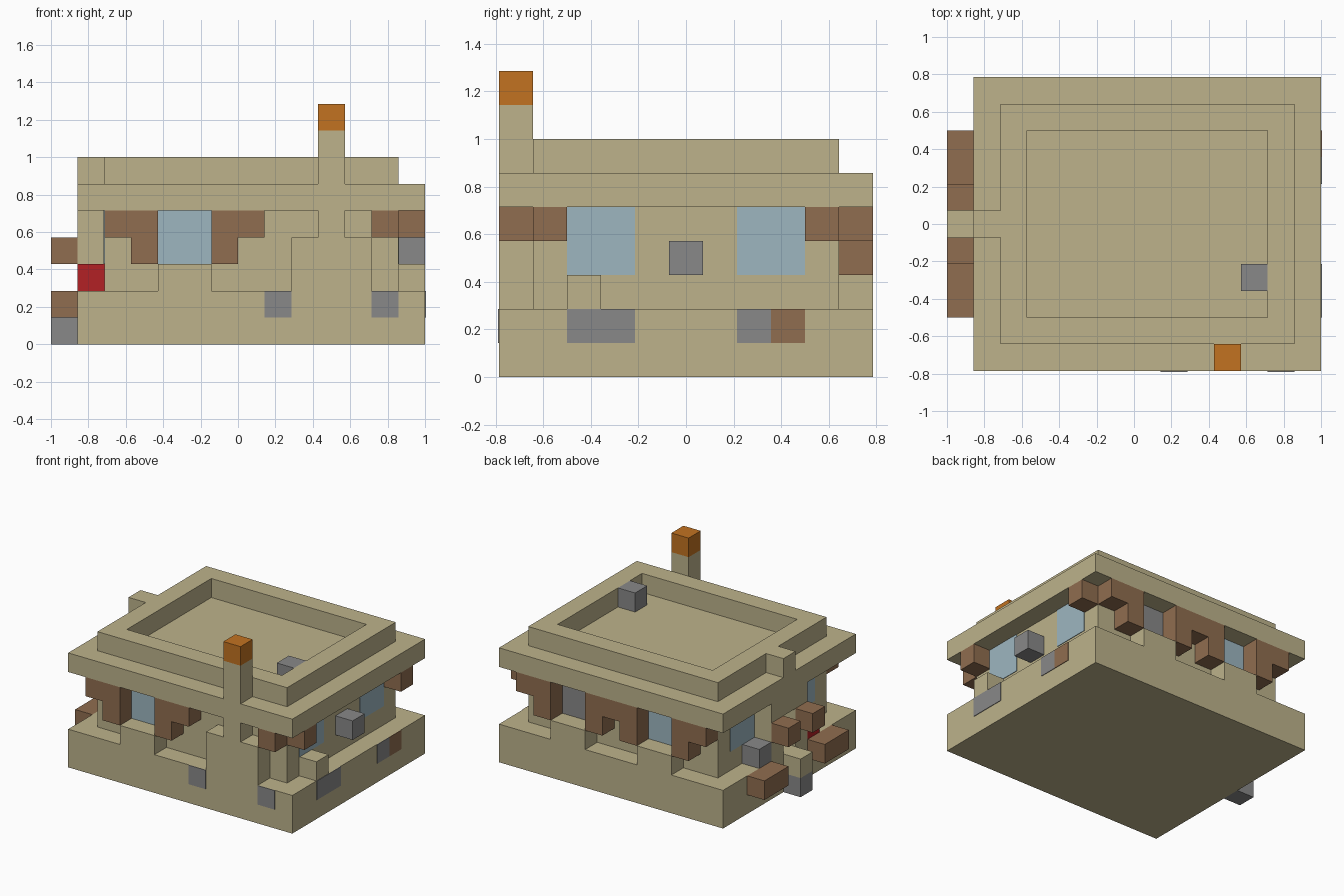
import bpy
import bmesh
from mathutils import Matrix, Vector

cube = bpy.data.objects.get("Cube")
if cube:
    bpy.data.objects.remove(cube)

U = 1 / 7                              # block size
ORIGIN = Vector((-1, -5.5 * U, 0))
T = 0.03                               # plate thickness in blocks


def material(name, rgb):
    m = bpy.data.materials.new(name)
    m.use_nodes = True
    m.diffuse_color = (*rgb, 1)
    bsdf = next(n for n in m.node_tree.nodes if n.type == 'BSDF_PRINCIPLED')
    bsdf.inputs["Base Color"].default_value = (*rgb, 1)
    return m


sand = material("sandstone", (0.51, 0.45, 0.26))
wood = material("brown wood", (0.28, 0.155, 0.08))
stone = material("grey stone", (0.25, 0.25, 0.25))
glass = material("pale blue glass", (0.34, 0.47, 0.53))
flame = material("orange", (0.54, 0.17, 0.015))
red = material("red", (0.45, 0.015, 0.018))


def blocks(name, mat, *boxes):
    """One object from boxes given as block-grid corner and size."""
    bm = bmesh.new()
    for x, y, z, w, d, h in boxes:
        centre = ORIGIN + Vector((x + w / 2, y + d / 2, z + h / 2)) * U
        bmesh.ops.create_cube(bm, size=U, matrix=Matrix.Translation(centre)
                              @ Matrix.Diagonal((w, d, h, 1)))
    mesh = bpy.data.meshes.new(name)
    bm.to_mesh(mesh)
    bm.free()
    mesh.materials.append(mat)
    obj = bpy.data.objects.new(name, mesh)
    bpy.context.collection.objects.link(obj)


# Main masses
blocks("base", sand, (1, 0, 0, 13, 11, 2))
blocks("walls", sand, (2, 1, 2, 11, 9, 3))
blocks("roof_slab", sand, (1, 0, 5, 13, 11, 1))
blocks("parapet", sand, (2, 1, 6, 11, 1, 1), (2, 9, 6, 11, 1, 1),
       (2, 2, 6, 1, 7, 1), (12, 2, 6, 1, 7, 1), (1, 5, 6, 1, 1, 1))
blocks("roof_block", stone, (11, 3, 6, 1, 1, 1))

# Chimney rising from a stepped buttress
blocks("chimney_buttress", sand, (9, 0, 2, 3, 1, 2), (10, 0, 4, 1, 1, 1))
blocks("chimney", sand, (10, 0, 6, 1, 1, 2))
blocks("chimney_top", flame, (10, 0, 8, 1, 1, 1))

# Window sills
blocks("front_sill", sand, (4, 0, 2, 2, 1, 1))
blocks("back_sills", sand, (4, 10, 2, 2, 1, 1), (9, 10, 2, 2, 1, 1))

# Wooden window frames under the eaves
blocks("front_frames", wood, (2, 0, 4, 2, 1, 1), (3, 0, 3, 1, 1, 1),
       (6, 0, 4, 2, 1, 1), (6, 0, 3, 1, 1, 1), (12, 0, 4, 1, 1, 1))
blocks("back_frames", wood, (2, 10, 4, 2, 1, 1), (6, 10, 4, 3, 1, 1),
       (11, 10, 4, 2, 1, 1), *[(x, 10, 3, 1, 1, 1) for x in (3, 6, 8, 11)])
blocks("left_frames", wood, *[(13, y, 4, 1, 1, 1) for y in (1, 9)])

# Window panes set on the walls
blocks("front_window", glass, (4, 1 - T, 3, 2, T, 2))
blocks("back_window", glass, (4, 10, 3, 2, T, 2))
blocks("back_shutter", stone, (9, 10, 3, 2, T, 2))
blocks("left_windows", glass, *[(13, y, 3, T, 2, 2) for y in (2, 7)])
blocks("right_windows", glass, *[(2 - T, y, 3, T, 2, 2) for y in (2, 7)])

# Coloured patches on the base
blocks("front_base_patches", stone, *[(x, -T, 1, 1, T, 1) for x in (8, 12)])
blocks("left_base_patches", stone, (14, 2, 1, T, 2, 1), (14, 7, 1, T, 1, 1))
blocks("left_base_wood_patch", wood, (14, 8, 1, T, 1, 1))

# Left side details
blocks("left_lamp", stone, (13, 5, 3, 1, 1, 1))
blocks("left_ledge_block", sand, (13, 2, 2, 1, 1, 1))

# Entrance on the right side
blocks("porch", sand, (1, 4, 2, 1, 1, 3), (1, 6, 2, 1, 1, 3), (1, 5, 4, 1, 1, 1))
blocks("entrance_step", stone, (0, 5, 0, 1, 1, 1))
blocks("entrance_landing", sand, (0, 5, 1, 1, 1, 1))
blocks("porch_brackets", wood, *[(0, y, 3, 1, 1, 1) for y in (4, 6)])
blocks("planters", wood, *[(0, y, 1, 1, 2, 1) for y in (2, 7)])
blocks("porch_red_block", red, (1, 3, 2, 1, 1, 1))
blocks("porch_grey_block", stone, (1, 7, 2, 1, 1, 1))
